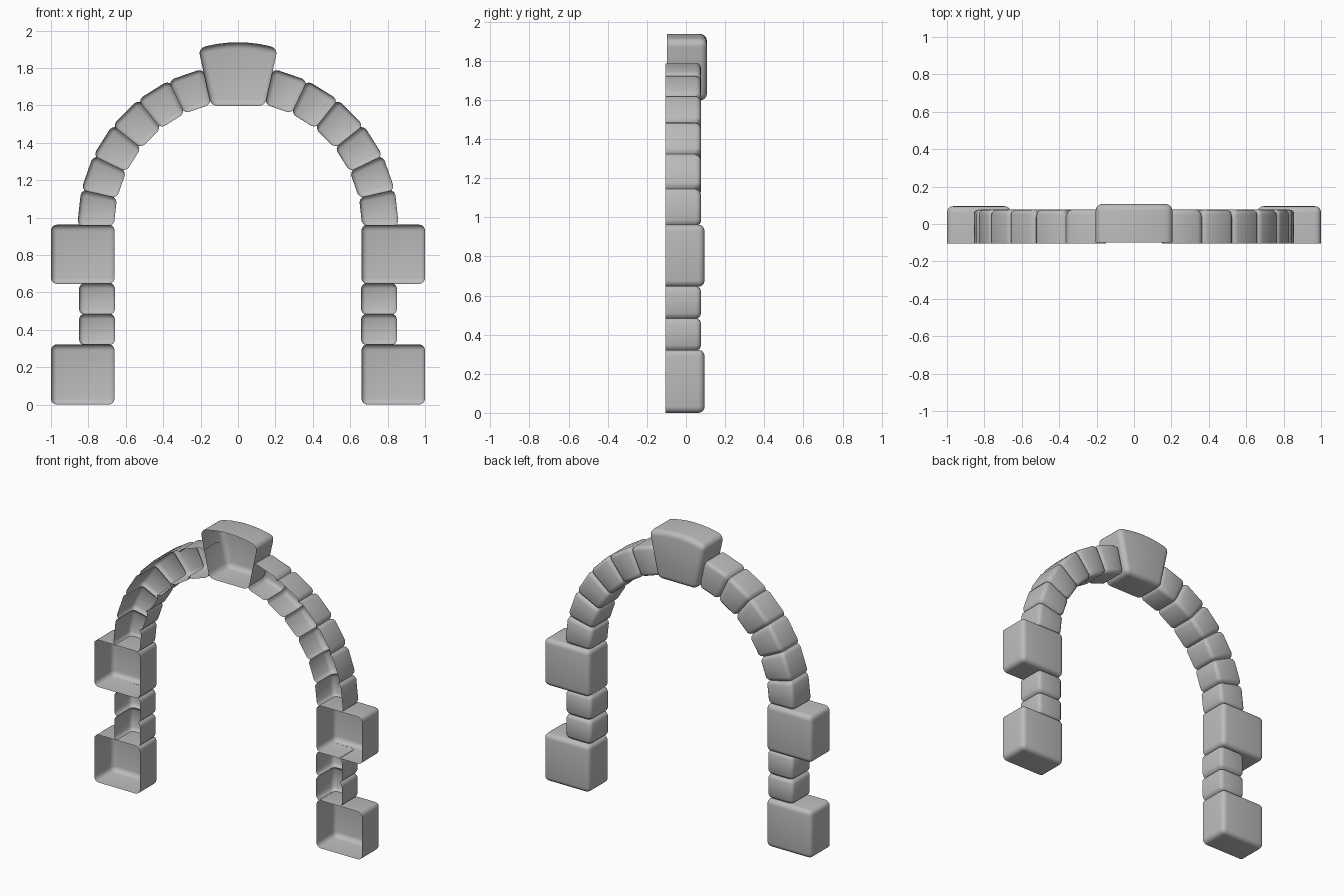
import bpy
import bmesh
import math
from mathutils import Vector

cube = bpy.data.objects.get("Cube")
if cube:
    bpy.data.objects.remove(cube, do_unlink=True)

FRONT = -0.105      # open side of every shell
STONE_BACK = 0.077

stone = bpy.data.materials.new("grey_stone")
stone.use_nodes = True
stone.diffuse_color = (0.5, 0.5, 0.5, 1)
bsdf = next(n for n in stone.node_tree.nodes if n.type == 'BSDF_PRINCIPLED')
bsdf.inputs["Base Color"].default_value = stone.diffuse_color
bsdf.inputs["Roughness"].default_value = 0.8


def finish(name, bm, mirrored):
    """Turn a bmesh into a smooth object, optionally mirrored across x."""
    mesh = bpy.data.meshes.new(name)
    bm.to_mesh(mesh)
    bm.free()
    mesh.materials.append(stone)
    obj = bpy.data.objects.new(name, mesh)
    bpy.context.collection.objects.link(obj)
    bpy.ops.object.select_all(action='DESELECT')
    obj.select_set(True)
    bpy.context.view_layer.objects.active = obj
    bpy.ops.object.shade_smooth_by_angle(angle=math.radians(40))
    if mirrored:
        obj.modifiers.new("Mirror", 'MIRROR').use_mirror_merge = False


def shell_block(name, outline, front, back, radius, mirrored):
    """Rounded block from an x-z outline, hollow and open at the front."""
    bm = bmesh.new()
    face = bm.faces.new([bm.verts.new((x, front, z)) for x, z in outline])
    result = bmesh.ops.extrude_face_region(bm, geom=[face], use_keep_orig=True)
    moved = [v for v in result["geom"] if isinstance(v, bmesh.types.BMVert)]
    bmesh.ops.translate(bm, verts=moved, vec=(0, back - front, 0))
    opening = [f for f in bm.faces if all(abs(v.co.y - front) < 1e-5 for v in f.verts)]
    bmesh.ops.delete(bm, geom=opening, context='FACES_ONLY')
    bmesh.ops.recalc_face_normals(bm, faces=bm.faces)
    sharp = [e for e in bm.edges
             if len(e.link_faces) == 2 and e.calc_face_angle() > math.radians(30)]
    bmesh.ops.bevel(bm, geom=sharp, offset=radius, segments=4, profile=0.5,
                    affect='EDGES')
    finish(name, bm, mirrored)


def stone_run(name, stations):
    """Row of hollow stones between inner/outer station points, pinched at seams."""
    bm = bmesh.new()
    r = 0.025
    steps = [(0, 0.018), (0.06, 0.006), (0.15, 0), (0.5, 0),
             (0.85, 0), (0.94, 0.006), (1, 0.018)]

    def ring(inner, outer, inset):
        across = (outer - inner).normalized()
        width = (outer - inner).length - 2 * inset
        start = inner + across * inset
        back = STONE_BACK - inset
        section = [(0, FRONT)]
        for k in range(4):
            a = k * math.pi / 6
            section.append((r - r * math.cos(a), back - r + r * math.sin(a)))
        section += [(width - u, y) for u, y in reversed(section)]
        verts = []
        for u, y in section:
            p = start + across * u
            verts.append(bm.verts.new((p.x, y, p.y)))
        return verts

    last = None
    for (i0, o0), (i1, o1) in zip(stations, stations[1:]):
        for t, inset in steps:
            if t == 0 and last:
                continue
            now = ring(i0.lerp(i1, t), o0.lerp(o1, t), inset)
            if last:
                for k in range(len(now) - 1):
                    bm.faces.new((last[k], last[k + 1], now[k + 1], now[k]))
            last = now
    bmesh.ops.recalc_face_normals(bm, faces=bm.faces)
    finish(name, bm, True)


def box(x0, x1, z0, z1):
    return [(x0, z0), (x1, z0), (x1, z1), (x0, z1)]


# Large square blocks of the two pillars
shell_block("base_blocks", box(0.66, 1, 0, 0.322), FRONT, 0.095, 0.032, True)
shell_block("upper_blocks", box(0.66, 1, 0.645, 0.962), FRONT, 0.095, 0.032, True)

# Narrow pillar stones between the blocks
stone_run("pillar_stones",
          [(Vector((0.658, z)), Vector((0.85, z))) for z in (0.32, 0.483, 0.647)])

# Curved row of six stones on each side
ring_stations = []
for k in range(7):
    a = math.radians(77.4 * k / 6)
    d = Vector((math.cos(a), math.sin(a)))
    centre = Vector((0, 0.957))
    ring_stations.append((centre + d * 0.664, centre + d * 0.86))
stone_run("arch_stones", ring_stations)

# Keystone with a gently curved top
top = [(0.212 * (1 - k / 4), 1.937 - 0.032 * (1 - k / 4) ** 2) for k in range(9)]
shell_block("keystone", [(-0.145, 1.597), (0.145, 1.597)] + top,
            -0.098, 0.107, 0.035, False)
